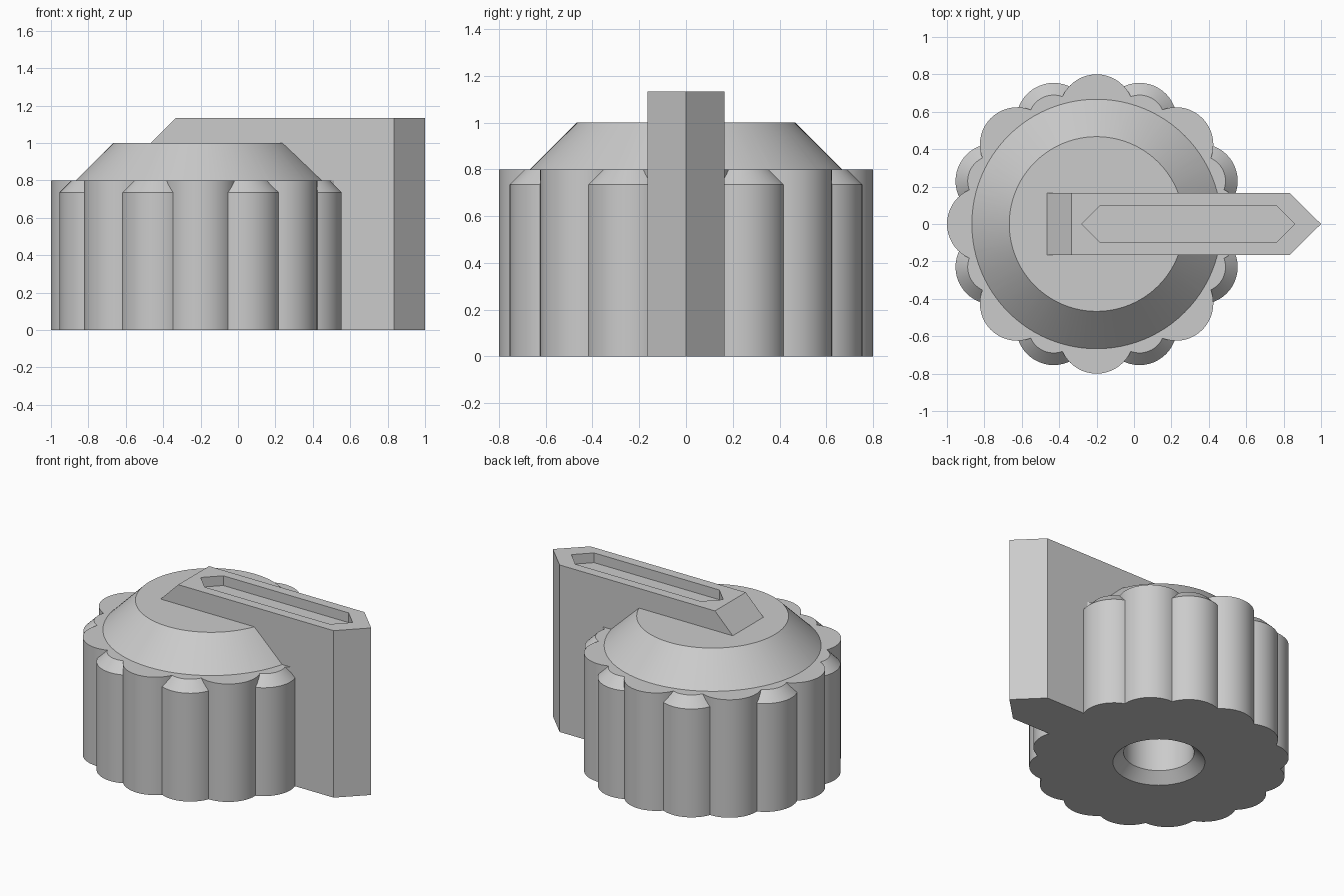
import bpy
import bmesh
from math import cos, sin, pi, radians
from mathutils import Vector

cube = bpy.data.objects.get("Cube")
if cube:
    bpy.data.objects.remove(cube, do_unlink=True)

CENTRE_X = -0.2
LOBES = 16

grey = bpy.data.materials.new("plain grey")
grey.use_nodes = True
colour = (0.6, 0.6, 0.6, 1)
grey.diffuse_color = colour
grey.node_tree.nodes["Principled BSDF"].inputs["Base Color"].default_value = colour


def finish(name, bm):
    bmesh.ops.recalc_face_normals(bm, faces=bm.faces)
    mesh = bpy.data.meshes.new(name)
    bm.to_mesh(mesh)
    bm.free()
    obj = bpy.data.objects.new(name, mesh)
    bpy.context.collection.objects.link(obj)
    mesh.materials.append(grey)
    return obj


def turned(name, x, y, rings, sides):
    """Closed round solid through (radius, height) rings."""
    bm = bmesh.new()
    loops = [[bm.verts.new((x + r * cos(2 * pi * i / sides),
                            y + r * sin(2 * pi * i / sides), z))
              for i in range(sides)] for r, z in rings]
    bm.faces.new(loops[0])
    bm.faces.new(loops[-1])
    for low, high in zip(loops, loops[1:]):
        for i in range(sides):
            j = (i + 1) % sides
            bm.faces.new((low[i], low[j], high[j], high[i]))
    return finish(name, bm)


def prism(outline, bottom, top):
    bm = bmesh.new()
    base = bm.faces.new([bm.verts.new((x, y, bottom)) for x, y in outline])
    new = bmesh.ops.extrude_face_region(bm, geom=[base])["geom"]
    bmesh.ops.translate(bm, vec=(0, 0, top - bottom),
                        verts=[v for v in new if isinstance(v, bmesh.types.BMVert)])
    return bm


def combine(target, other, operation):
    """Apply a boolean and discard the second solid."""
    mod = target.modifiers.new("combine", "BOOLEAN")
    mod.operation, mod.object, mod.solver = operation, other, "EXACT"
    bpy.context.view_layer.objects.active = target
    bpy.ops.object.modifier_apply(modifier=mod.name)
    bpy.data.objects.remove(other, do_unlink=True)


# Core with the sloping crown
knob = turned("pointer_knob", CENTRE_X, 0,
              [(0.667, 0), (0.667, 0.8), (0.467, 1.0)], 96)

# Grip lobes, every second one chamfered at the top
for i in range(LOBES):
    angle = 2 * pi * i / LOBES
    rings = [(0.2, 0), (0.2, 0.735), (0.135, 0.8)] if i % 2 else [(0.2, 0), (0.2, 0.8)]
    lobe = turned("grip_lobe", CENTRE_X + 0.6 * cos(angle), 0.6 * sin(angle), rings, 48)
    combine(knob, lobe, "UNION")

# Pointer blade with a sloping tail
W = 0.165
bm = prism([(-0.6, -W), (0.833, -W), (1, 0), (0.833, W), (-0.6, W)], 0, 1.133)
cut = bmesh.ops.bisect_plane(bm, geom=bm.verts[:] + bm.edges[:] + bm.faces[:],
                             plane_co=Vector((-0.333, 0, 1.133)),
                             plane_no=Vector((-1, 0, 1)), clear_outer=True)
bmesh.ops.holes_fill(bm, edges=[e for e in cut["geom_cut"]
                                if isinstance(e, bmesh.types.BMEdge)])
combine(knob, finish("pointer_blade", bm), "UNION")

# Indicator recess along the pointer
S = 0.1
slot = prism([(-0.28, 0), (-0.18, -S), (0.76, -S), (0.86, 0), (0.76, S), (-0.18, S)],
             1.067, 1.3)
combine(knob, finish("indicator_slot", slot), "DIFFERENCE")

# Countersunk shaft hole underneath
bore = turned("shaft_hole", CENTRE_X, 0,
              [(0.383, -0.1), (0.217, 0.066), (0.217, 0.667)], 64)
combine(knob, bore, "DIFFERENCE")

# Smooth curves with crisp edges
bpy.ops.object.select_all(action="DESELECT")
knob.select_set(True)
bpy.context.view_layer.objects.active = knob
bpy.ops.object.shade_smooth_by_angle(angle=radians(25))
